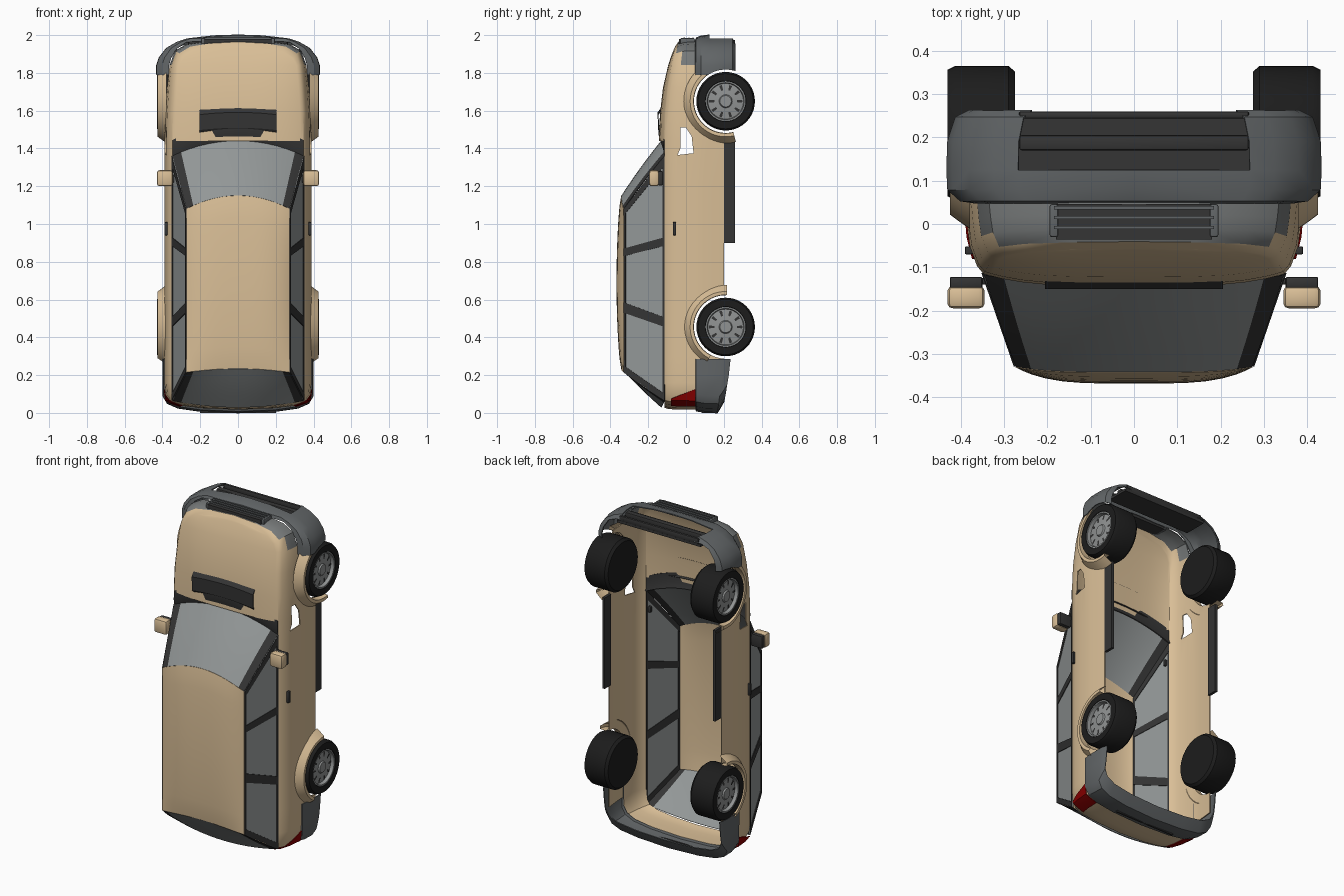
import bpy, bmesh
from math import sin, cos, pi, radians

if "Cube" in bpy.data.objects:
    bpy.data.objects.remove(bpy.data.objects["Cube"])


def material(name, r, g, b):
    m = bpy.data.materials.new(name)
    m.use_nodes = True
    m.diffuse_color = (r, g, b, 1)
    bsdf = m.node_tree.nodes["Principled BSDF"]
    bsdf.inputs["Base Color"].default_value = (r, g, b, 1)
    bsdf.inputs["Roughness"].default_value = 0.6
    return m


TAN = material("tan_paint", 0.70, 0.52, 0.31)
GLASS = material("grey_glass", 0.29, 0.31, 0.31)
GREY = material("grey_plastic", 0.12, 0.13, 0.135)
LAMP = material("lamp_grey", 0.18, 0.19, 0.19)
TRIM = material("dark_trim", 0.035, 0.035, 0.035)
RUBBER = material("black_rubber", 0.012, 0.012, 0.012)
ALLOY = material("alloy", 0.28, 0.29, 0.29)
RED = material("red_lamp", 0.26, 0.0, 0.0)


def build(name, grids, mats, mirror=True, rule=None, drop=None, thick=0, bevel=0, cutters=()):
    """Mesh from grids of points, optionally mirrored, thickened and cut."""
    bm = bmesh.new()
    for rows in grids:
        for s in ((1, -1) if mirror else (1,)):
            vs = [[bm.verts.new((s * x, y, z)) for x, y, z in row] for row in rows]
            for a, b in zip(vs, vs[1:]):
                for i in range(len(a) - 1):
                    bm.faces.new((a[i], a[i + 1], b[i + 1], b[i]))
    bmesh.ops.remove_doubles(bm, verts=bm.verts, dist=0.0004)
    if drop:
        bad = [f for f in bm.faces if drop(f.calc_center_median())]
        bmesh.ops.delete(bm, geom=bad, context='FACES')
    bmesh.ops.recalc_face_normals(bm, faces=bm.faces)
    for f in bm.faces:
        f.material_index = rule(f.calc_center_median()) if rule else 0
    me = bpy.data.meshes.new(name)
    bm.to_mesh(me)
    bm.free()
    for m in mats:
        me.materials.append(m)
    ob = bpy.data.objects.new(name, me)
    bpy.context.collection.objects.link(ob)
    bpy.ops.object.select_all(action='DESELECT')
    bpy.context.view_layer.objects.active = ob
    ob.select_set(True)
    if thick:
        mod = ob.modifiers.new("thickness", 'SOLIDIFY')
        mod.thickness, mod.offset = thick, 0
        bpy.ops.object.modifier_apply(modifier=mod.name)
    if bevel:
        mod = ob.modifiers.new("bevel", 'BEVEL')
        mod.width, mod.segments = bevel, 2
        bpy.ops.object.modifier_apply(modifier=mod.name)
    for c in cutters:
        mod = ob.modifiers.new("cut", 'BOOLEAN')
        mod.operation, mod.solver, mod.object = 'DIFFERENCE', 'EXACT', c
        bpy.ops.object.modifier_apply(modifier=mod.name)
    bpy.ops.object.shade_smooth_by_angle(angle=radians(32))
    return ob


def block(x0, x1, y0, y1, z0, z1):
    """Closed box as one grid: two end caps folded onto a tube."""
    def ring(x, t):
        cy, cz = (y0 + y1) / 2, (z0 + z1) / 2
        c = [(y0, z0), (y1, z0), (y1, z1), (y0, z1), (y0, z0)]
        return [(x, cy + (y - cy) * t, cz + (z - cz) * t) for y, z in c]
    return [ring(x0, 0), ring(x0, 1), ring(x1, 1), ring(x1, 0)]


def sweep(cz, profile, a0=0, a1=360, n=40, cy=0.21):
    """Turn an (r, x) profile round a wheel axle; angle 0 points at the roof."""
    angles = [radians(a0 + (a1 - a0) * i / n) for i in range(n + 1)]
    return [[(x, cy - r * cos(a), cz + r * sin(a)) for r, x in profile] for a in angles]


AXLES = (0.455, 1.65)

# cutters for the wheel openings and the fender vents
cutters = [build("arch_cutter", [sweep(z, [(0, -1), (0.168, -1), (0.168, 1), (0, 1)])], [TAN], False)
           for z in AXLES]
vent = [(-0.03, 1.51), (0.0, 1.51), (0.03, 1.465), (0.04, 1.375), (-0.045, 1.365), (-0.03, 1.40)]
vent_rows = [[(x, 0 + (y * t), 1.43 + (z - 1.43) * t) for y, z in vent + vent[:1]]
             for x, t in ((-1, 0), (-1, 1), (1, 1), (1, 0))]
cutters.append(build("vent_cutter", [vent_rows], [TAN], False))


# lower body: stacked plan outlines, bonnet closing the front top
def body_row(y, w, t, n, grow=0.0):
    plan = [(0, t), (.5, t + .008), (.8, t + .022), (.93, t + .04), (.985, t + .075),
            (1, .16), (1, .3), (1, .65), (1, .9), (1, 1.2), (1, 1.44), (.99, 1.58),
            (.965, 1.72), (.93, 1.84), (.86, n - .06), (.7, n - .025), (.4, n - .008), (0, n)]
    row = []
    for f, z in plan:
        k = 1 - 0.4 * max(0, (z - 1.44) / 0.53) ** 2
        row.append((f * (w + grow), 0.05 - (0.05 - y) * k if y < 0.05 else y, z))
    return row


levels = [(-.112, .346, .03, 1.94), (-.095, .36, .024, 1.962), (-.05, .376, .02, 1.972),
          (0, .382, .02, 1.975), (.05, .386, .02, 1.975), (.1, .386, .025, 1.97), (.2, .376, .03, 1.96)]
rows = [body_row(*l) for l in levels]
bonnet = []
for x, y, z in rows[0][10:]:
    crown = 0.028 * max(0, 1 - ((z - 1.44) / 0.5) ** 4)
    bonnet.append([(x * f, y - crown * (1 - f ** 4), z) for f in (0, .2, .4, .6, .75, .88, .96, 1)])
build("body_shell", [rows, bonnet], [TAN, LAMP],
      rule=lambda c: int(c.z > 1.86 and c.y > -0.035),
      drop=lambda c: c.y > 0.06 and (c.z > 1.86 or c.z < 0.15),
      thick=0.006, cutters=cutters)

# wheel arch flares
flare = [(.168, .385), (.17, .424), (.188, .425), (.203, .405), (.222, .378)]
build("rear_flares", [sweep(AXLES[0], flare, -62, 92, 24)], [TAN])
build("front_flares", [sweep(AXLES[1], flare, -104, 62, 24)], [TAN])

# front bumper with its lower opening
def front_row(y, w, n):
    plan = [(1, 1.79), (1, 1.84), (.97, 1.88), (.88, 1.93), (.75, 1.962), (.62, 1.98),
            (.3, n - .004), (0, n)]
    return [(f * w, y, min(z, n)) for f, z in plan]


build("front_bumper", [[front_row(*l) for l in
      ((.05, .365, 1.965), (.055, .40, 1.985), (.08, .428, 1.995), (.125, .43, 2.0),
       (.19, .428, 1.995), (.245, .41, 1.98), (.26, .38, 1.95))]], [GREY],
      drop=lambda c: c.y > .125 and abs(c.x) < .25, thick=0.006, cutters=cutters[:2])
build("lower_intake", [block(-.28, .28, .12, .26, 1.93, 1.945)], [TRIM], False)
build("intake_bars", [block(-.265, .265, y, y + h, 1.94, 1.975)
                      for y, h in ((.17, .035), (.243, .017))], [TRIM], False, bevel=0.006)

# grille
build("grille", [block(-.18, .18, -.036, .046, 1.95, 1.98)], [TRIM], False)
build("grille_bars", [block(-.185, .185, y, y + .007, 1.96, 1.988) for y in (-.012, .012, .034)],
      [GREY], False)
build("grille_sides", [block(.175, .195, -.03, .046, 1.95, 1.984)], [GREY], bevel=0.005)

# rear bumper, deeper towards the wheels
def rear_row(y, w, t):
    plan = [(0, t), (.5, t + .008), (.8, t + .025), (.94, t + .05), (1, t + .09), (1, .2), (1, .285)]
    return [(f * w, y + max(0, y - .1) * .5 * min(1, z / .25), z) for f, z in plan]


build("rear_bumper", [[rear_row(*l) for l in
      ((.05, .382, .022), (.055, .392, .01), (.1, .398, .002), (.165, .398, .0), (.175, .395, .02),
       (.19, .388, .06))]], [GREY], thick=0.005, cutters=cutters[:1])
build("bumper_strip", [block(-.2, .2, .085, .095, .0, .01)], [TRIM], False)

# tail lights wrapped round the corners
lamp = []
for y, w, t, end in ((-.08, .37, .018, .075), (-.03, .3825, .016, .095), (.05, .389, .015, .125)):
    lamp.append([(.8 * w, y, t + .02), (.93 * w, y, t + .037), (.985 * w, y, t + .05), (w + .002, y, end)])
build("tail_lights", [lamp], [RED], thick=0.004)

# greenhouse edges shared by roof and screens
FR = (0, .15, .3, .45, .6, .75, .87, 1)
BELT, EAVE = -0.112, -0.328


def eave_y(f, lift=0.012):
    return EAVE - lift * (1 - f ** 4)


def screen(base_z, base_bow, top_z, top_bow):
    rows = []
    for i in range(7):
        t = i / 6
        rows.append([((.346 - .074 * t) * f,
                      (BELT - .018 * (1 - f * f)) * (1 - t) + eave_y(f) * t - .006 * sin(pi * t),
                      (base_z + base_bow * f * f) * (1 - t) + (top_z + top_bow * f * f) * t)
                     for f in FR])
    return rows


def is_pillar(c):
    t = (BELT - c.y) / (BELT - EAVE)
    return int(abs(c.x) > .87 * (.346 - .074 * t))


build("windscreen", [screen(1.44, -.08, 1.15, -.07)], [GLASS, TRIM], rule=is_pillar, thick=0.004)
build("rear_window", [screen(.03, .035, .235, -.02)], [GLASS, TRIM], rule=is_pillar, thick=0.004)

# roof
roof = []
for i in range(17):
    s = i / 16
    lift = .012 + .025 * sin(pi * s) ** .6 if 0 < i < 16 else .012
    roof.append([(.272 * f, eave_y(f, lift),
                  (.235 - .02 * f * f) * (1 - s) + (1.15 - .07 * f * f) * s) for f in FR[:-1] + (.95, 1)])
build("roof", [roof], [TAN], thick=0.006)


# side windows and pillars lying on the tapered cabin side
def side(a, b, c, d):
    def pt(p):
        return (.347 - (BELT - p[0]) * .345, p[0], p[1])
    return [[pt(a), pt(b)], [pt(d), pt(c)]]


build("side_windows", [side((BELT, 1.36), (EAVE, 1.08), (EAVE, .215), (BELT, .065))], [GLASS], thick=0.003)
build("pillars", [
    side((BELT, 1.36), (EAVE, 1.08), (EAVE, 1.045), (BELT, 1.31)),
    side((BELT, .93), (EAVE, .87), (EAVE, .83), (BELT, .885)),
    side((BELT, .505), (EAVE, .585), (EAVE, .53), (BELT, .455)),
    side((BELT, .10), (EAVE, .25), (EAVE, .215), (BELT, .065))], [TRIM], thick=0.01)
build("window_seals", [
    side((BELT, 1.36), (BELT - .01, 1.35), (BELT - .01, .07), (BELT, .065)),
    side((EAVE + .01, 1.09), (EAVE, 1.08), (EAVE, .215), (EAVE + .01, .21))], [TRIM], thick=0.009)

# cowl below the windscreen and the bonnet scoop
cowl = [[(.347 * f, y - d * (1 - f * f), 1.44 - .08 * f * f + dz) for f in FR]
        for dz, y, d in ((-.005, -.108, .018), (.03, -.116, .026), (.085, -.114, .028))]
build("cowl", [cowl], [TRIM], thick=0.006)
scoop = [[(.205 * f, y, z - .012 * f * f) for f in FR]
         for y, z in ((-.13, 1.49), (-.145, 1.51), (-.148, 1.59), (-.13, 1.615))]
build("bonnet_scoop", [scoop], [TRIM], thick=0.005)

# mirrors, handles and side steps
build("mirror_housings", [block(.345, .43, -.195, -.143, 1.2, 1.285)], [TAN], bevel=0.014)
build("mirror_bases", [block(.35, .425, -.148, -.122, 1.205, 1.28),
                       block(.325, .37, -.14, -.125, 1.22, 1.26)], [TRIM], bevel=0.006)
build("door_handles", [block(.372, .39, -.07, -.052, .94, 1.01)], [TRIM], bevel=0.004)
build("side_steps", [block(.362, .378, .198, .26, .9, 1.45)], [TRIM])

# wheels: tyre, dished rim, spoke slots
tyre = [(0, .275), (.142, .275), (.155, .29), (.155, .412), (.146, .43), (.108, .43), (.1, .405)]
rim = [(.106, .428), (.098, .428), (.094, .408), (.035, .414), (.03, .422), (0, .422)]
for label, z in zip(("rear", "front"), AXLES):
    build(label + "_tyres", [sweep(z, tyre)], [RUBBER])
    build(label + "_rims", [sweep(z, rim)], [ALLOY])
    slots = [sweep(z, [(.088, .4125), (.06, .4155)], a - 5, a + 5, 2) for a in range(0, 360, 36)]
    build(label + "_rim_slots", slots, [TRIM])

for c in cutters:
    bpy.data.objects.remove(c)
